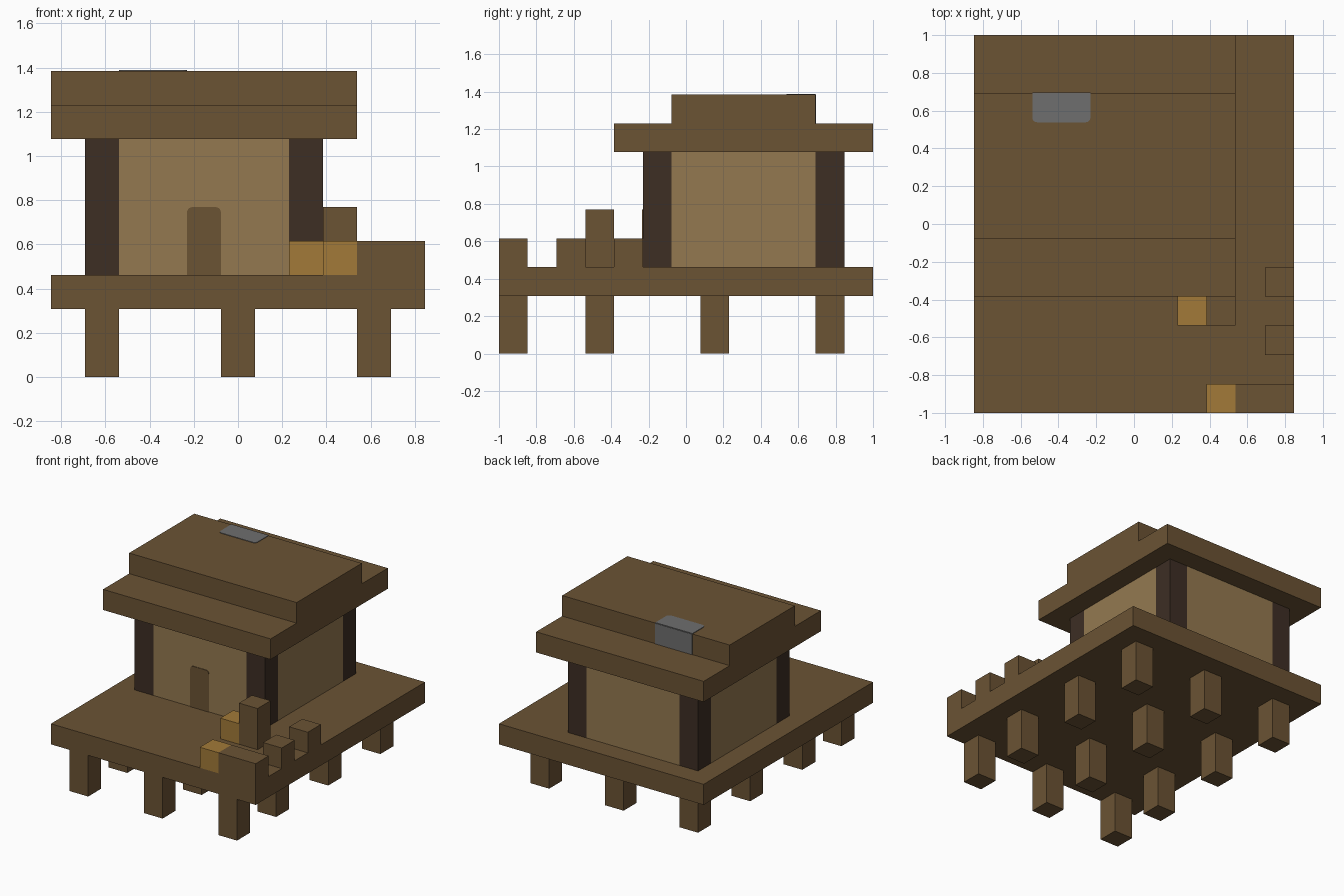
import bpy
import bmesh
from math import sin, cos, pi
from mathutils import Matrix, Vector

default = bpy.data.objects.get("Cube")
if default:
    bpy.data.objects.remove(default, do_unlink=True)

U = 2 / 13                               # one building block
ORIGIN = Vector((-5.5 * U, -1, 0))       # corner of the block grid


def material(name, rgb):
    lin = [((c / 255 + 0.055) / 1.055) ** 2.4 for c in rgb] + [1]
    m = bpy.data.materials.new(name)
    m.use_nodes = True
    m.diffuse_color = lin
    m.node_tree.nodes["Principled BSDF"].inputs["Base Color"].default_value = lin
    return m


BROWN = material("brown_timber", (107, 83, 52))
DARK = material("dark_post_wood", (61, 46, 36))
TAN = material("tan_wall", (148, 121, 80))
GOLD = material("golden_crate", (162, 122, 56))
GREY = material("grey_metal", (110, 110, 110))


def finish(name, bm, mat):
    bmesh.ops.recalc_face_normals(bm, faces=bm.faces)
    mesh = bpy.data.meshes.new(name)
    bm.to_mesh(mesh)
    bm.free()
    mesh.materials.append(mat)
    obj = bpy.data.objects.new(name, mesh)
    bpy.context.collection.objects.link(obj)
    return obj


def block(name, start, size, mat):
    """Box given by its first grid cell and its size in cells."""
    start, size = Vector(start), Vector(size)
    bm = bmesh.new()
    place = Matrix.Translation(ORIGIN + (start + size / 2) * U)
    bmesh.ops.create_cube(bm, size=U, matrix=place @ Matrix.Diagonal(size).to_4x4())
    return finish(name, bm, mat)


def plate(name, corner, across, up, normal, width, height, mat, radius=0.025):
    """Thin plate on a surface, with its two upper corners rounded."""
    w, h = width * U, height * U
    outline = [(0, 0), (w, 0)]
    for cx, first in ((w - radius, 0), (radius, pi / 2)):
        for i in range(5):
            a = first + i * pi / 8
            outline.append((cx + radius * cos(a), h - radius + radius * sin(a)))
    base = ORIGIN + Vector(corner) * U
    across, up, normal = Vector(across), Vector(up), Vector(normal)
    bm = bmesh.new()
    face = bm.faces.new([bm.verts.new(base + across * a + up * b) for a, b in outline])
    out = bmesh.ops.extrude_face_region(bm, geom=[face])
    moved = [v for v in out["geom"] if isinstance(v, bmesh.types.BMVert)]
    bmesh.ops.translate(bm, verts=moved, vec=normal * 0.004)
    return finish(name, bm, mat)


# Stilts and deck
for x in (1, 5, 9):
    for y in (0, 3, 7, 11):
        block("stilt", (x, y, 0), (1, 1, 2), BROWN)
block("deck", (0, 0, 2), (11, 13, 1), BROWN)

# Cabin: corner posts with walls flush between them
for x in (1, 7):
    for y in (5, 11):
        block("corner_post", (x, y, 3), (1, 1, 4), DARK)
    block("side_wall", (x, 6, 3), (1, 5, 4), TAN)
block("front_wall", (2, 5, 3), (5, 1, 4), TAN)
block("back_wall", (2, 11, 3), (5, 1, 4), TAN)
plate("door", (4, 5, 3), (1, 0, 0), (0, 0, 1), (0, -1, 0), 1, 2, BROWN)

# Stepped roof with a grey patch folded over its rear edge
block("roof_eaves", (0, 4, 7), (9, 9, 1), BROWN)
block("roof_ridge", (0, 6, 8), (9, 5, 1), BROWN)
plate("roof_patch_top", (2, 11, 9), (1, 0, 0), (0, -1, 0), (0, 0, 1), 2, 1, GREY)
plate("roof_patch_back", (2, 11, 8), (1, 0, 0), (0, 0, 1), (0, 1, 0), 2, 1, GREY, 0.001)

# Railing, bollards and crates on the front corner of the deck
block("front_rail", (9, 0, 3), (2, 1, 1), BROWN)
for y in (2, 4):
    block("bollard", (10, y, 3), (1, 1, 1), BROWN)
block("tall_crate", (8, 3, 3), (1, 1, 2), BROWN)
block("inner_gold_crate", (7, 3, 3), (1, 1, 1), GOLD)
block("front_gold_crate", (8, 0, 3), (1, 1, 1), GOLD)
